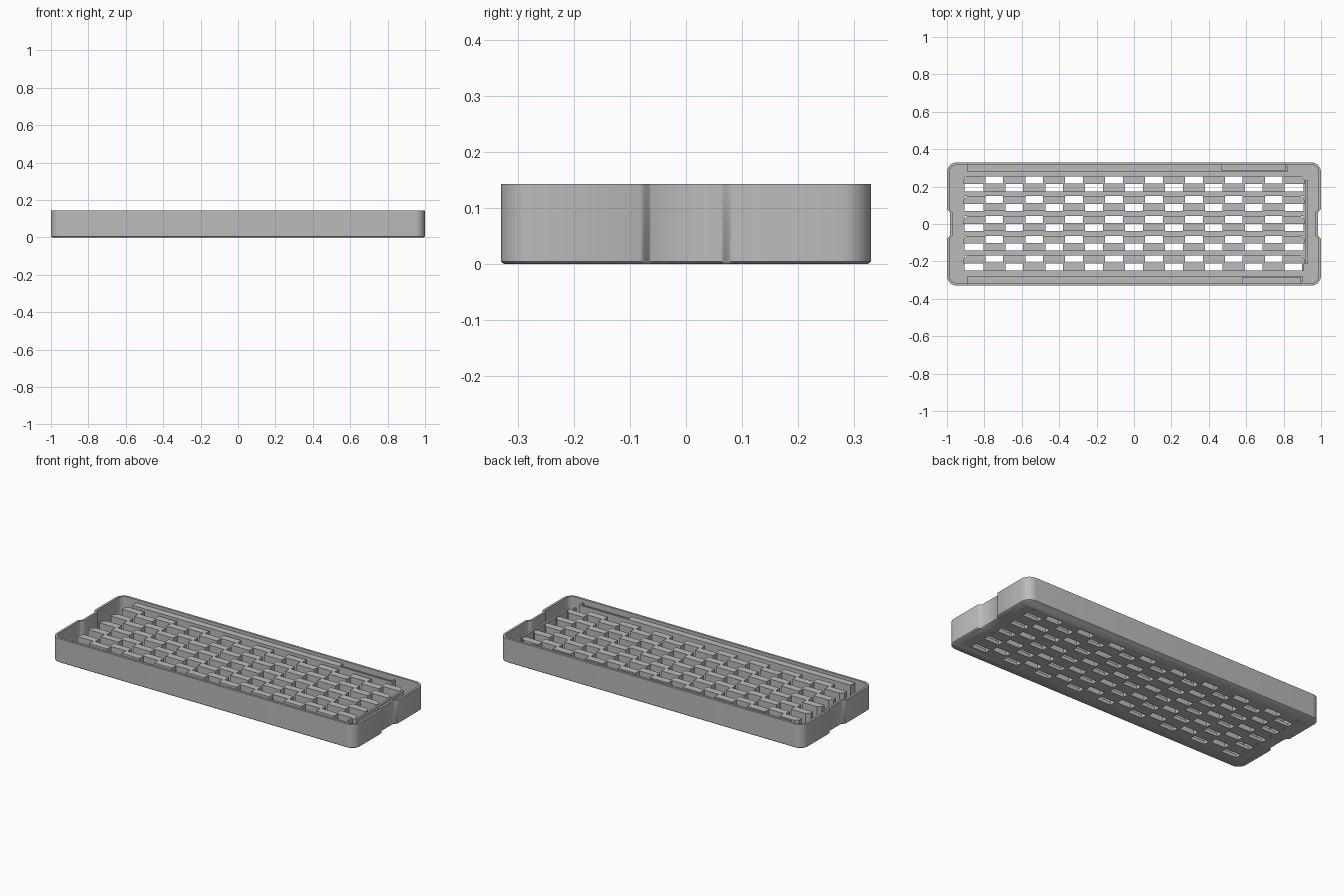
import bpy, bmesh, math
from mathutils import Vector

cube = bpy.data.objects.get("Cube")
if cube:
    bpy.data.objects.remove(cube, do_unlink=True)

grey = bpy.data.materials.new("plain grey")
grey.use_nodes = True
COLOUR = (0.5, 0.5, 0.5, 1)
grey.diffuse_color = COLOUR
grey.node_tree.nodes["Principled BSDF"].inputs["Base Color"].default_value = COLOUR

HX, HY, TOP, FLOOR = 1.0, 0.33, 0.143, 0.02
CELLS, PITCH, TAB, SLOT = 17, 0.1067, 0.059, 0.04
ROWS = [0.215 - 0.106 * k for k in range(5)]


def finish(name, bm):
    bmesh.ops.recalc_face_normals(bm, faces=bm.faces)
    mesh = bpy.data.meshes.new(name)
    bm.to_mesh(mesh)
    bm.free()
    obj = bpy.data.objects.new(name, mesh)
    bpy.context.collection.objects.link(obj)
    mesh.materials.append(grey)
    return obj


def prism(name, outline, z0, z1):
    bm = bmesh.new()
    face = bm.faces.new([bm.verts.new((x, y, z0)) for x, y in outline])
    grown = bmesh.ops.extrude_face_region(bm, geom=[face])["geom"]
    bmesh.ops.translate(bm, vec=(0, 0, z1 - z0),
                        verts=[v for v in grown if isinstance(v, bmesh.types.BMVert)])
    return finish(name, bm)


def box(name, x0, x1, y0, y1, z0, z1):
    return prism(name, [(x0, y0), (x1, y0), (x1, y1), (x0, y1)], z0, z1)


def tray_outline(inset):
    """Rounded rectangle with a shallow grip notch in each short end."""
    r = 0.055
    quarter = [(HX - inset, 0.0), (HX - inset, 0.0)]
    quarter = [(HX - 0.017 - inset, 0.062), (HX - 0.013 - inset, 0.067),
               (HX - 0.004 - inset, 0.075), (HX - inset, 0.082)]
    for i in range(9):
        a = math.radians(90 * i / 8)
        quarter.append((HX - r + (r - inset) * math.cos(a),
                        HY - r + (r - inset) * math.sin(a)))
    half = quarter + [(-x, y) for x, y in reversed(quarter)]
    return half + [(-x, -y) for x, y in half]


# Tray shell: stacked outlines, bevelled foot, thin wall and floor
bm = bmesh.new()
layers = [(0.006, 0), (0, 0.005), (0, TOP), (0.013, TOP), (0.013, FLOOR)]
loops = [[bm.verts.new((x, y, z)) for x, y in tray_outline(d)] for d, z in layers]
for a, b in zip(loops, loops[1:]):
    for i in range(len(a)):
        j = (i + 1) % len(a)
        bm.faces.new((a[i], a[j], b[j], b[i]))
bm.faces.new(loops[0])
bm.faces.new(loops[-1])
tray = finish("tray", bm)

# Long floor slots, cut under every row
for k, y in enumerate(ROWS):
    cutter = box(f"slot_cutter_{k + 1}", -0.905, 0.905, y - SLOT, y + SLOT, -0.05, 0.06)
    cutter.hide_render = True
    cutter.hide_viewport = True
    cut = tray.modifiers.new(f"slot_{k + 1}", "BOOLEAN")
    cut.operation = "DIFFERENCE"
    cut.solver = "EXACT"
    cut.object = cutter
bpy.context.view_layer.objects.active = tray
tray.select_set(True)
for m in list(tray.modifiers):
    bpy.ops.object.modifier_apply(modifier=m.name)
for obj in [o for o in bpy.data.objects if o.name.startswith("slot_cutter")]:
    bpy.data.objects.remove(obj, do_unlink=True)
bpy.ops.object.shade_smooth_by_angle(angle=math.radians(40))


# Stepped ribs: tabs alternate between the back and front of each slot
def rib_outline(y):
    upper, lower = [], []
    for i in range(CELLS):
        c = (i - CELLS // 2) * PITCH
        back = i % 2 == 0
        wide, narrow = TAB, PITCH - TAB
        up_half = wide if back else narrow
        low_half = narrow if back else wide
        if i in (0, CELLS - 1):
            low_half = wide
        left, right = c - up_half, c + up_half
        top = y + (SLOT if back else 0.002)
        bottom = y - (0.002 if back else SLOT)
        if i == 0:
            upper += [(left, top - 0.02), (left + 0.02, top), (right, top)]
            lower += [(c - TAB, bottom), (c + narrow, bottom)]
        elif i == CELLS - 1:
            upper += [(left, top), (right - 0.02, top), (right, top - 0.02)]
            lower += [(c - narrow, bottom), (c + TAB, bottom)]
        else:
            upper += [(left, top), (right, top)]
            lower += [(c - low_half, bottom), (c + low_half, bottom)]
    return upper + lower[::-1]


for k, y in enumerate(ROWS):
    prism(f"rib_{k + 1}", rib_outline(y), 0.0, 0.12)

# Side rails and the clip arms set into them
for name, s, arm0, arm1 in (("back", 1, 0.47, 0.81), ("front", -1, 0.58, 0.89)):
    def strip(part, x0, x1, a, b, z1):
        y0, y1 = sorted((s * a, s * b))
        box(f"{name}_{part}", x0, x1, y0, y1, FLOOR - 0.002, z1)
    strip("rail", -0.89, arm0, 0.277, 0.32, 0.125)
    strip("clip_arm", arm0, arm1, 0.287, 0.32, 0.11)
    strip("clip_lip", arm0, arm1, 0.277, 0.287, 0.125)
    strip("clip_hook", arm1, arm1 + 0.01, 0.277, 0.31, 0.125)

# Thin end wall with a short return
box("end_wall", 0.918, 0.93, -0.21, 0.235, FLOOR - 0.002, 0.12)
box("end_wall_foot", 0.897, 0.93, -0.215, -0.205, FLOOR - 0.002, 0.12)
box("end_wall_return", 0.897, 0.907, -0.25, -0.205, FLOOR - 0.002, 0.12)
